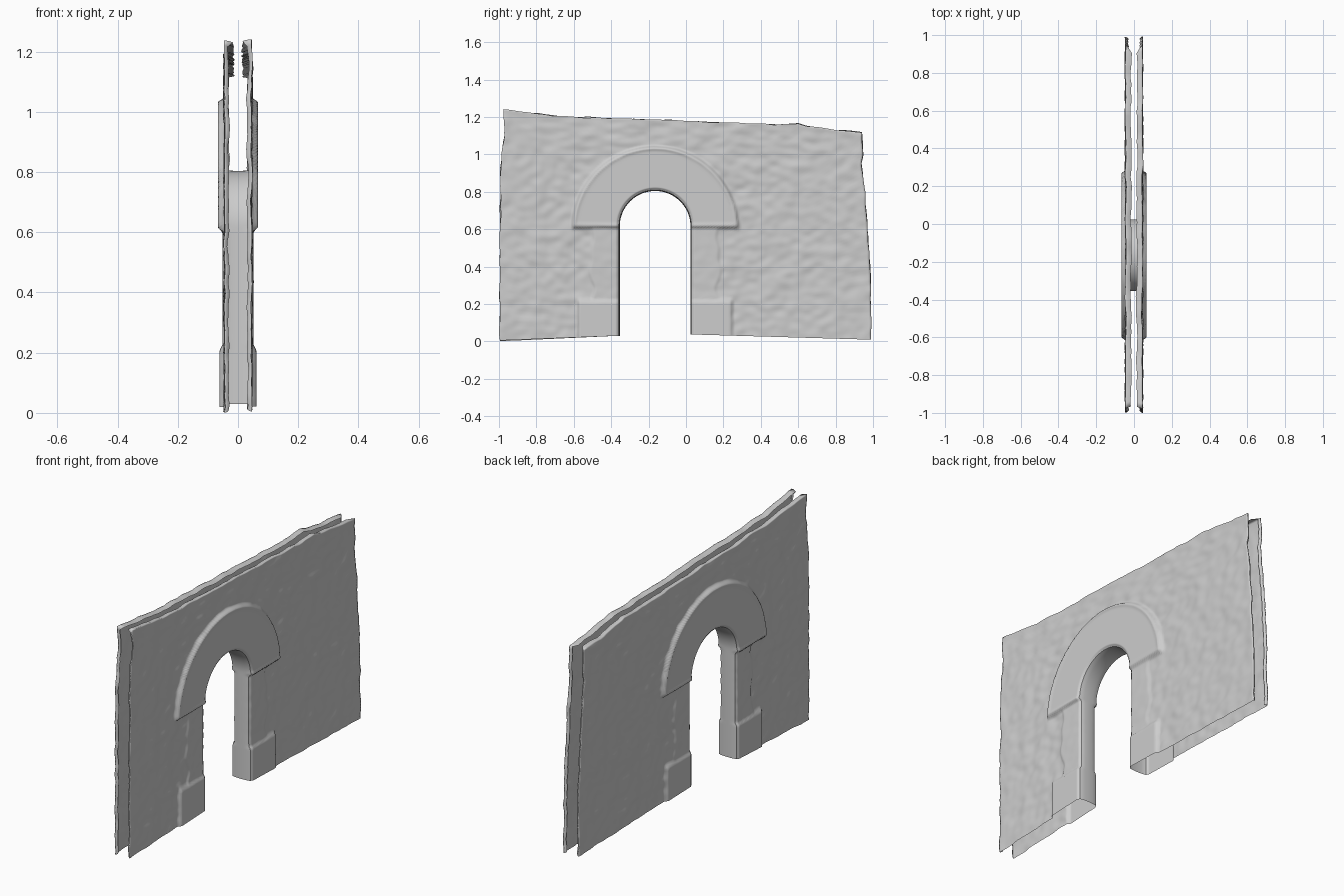
import bpy, bmesh, math
from mathutils import Vector, noise

cube = bpy.data.objects.get("Cube")
if cube:
    bpy.data.objects.remove(cube)

stone = bpy.data.materials.new("grey stone")
stone.use_nodes = True
stone.diffuse_color = (0.61, 0.61, 0.61, 1)
stone.node_tree.nodes["Principled BSDF"].inputs["Base Color"].default_value = stone.diffuse_color

YC, R, SPRING = -0.165, 0.195, 0.615     # opening centre, radius, springing height
N, ROWS = 72, 90                          # steps per contour section, rows across the wall

# Wall outline as (y, z) points
LEFT = [(-0.997, 0.004), (-0.995, 0.5), (-0.992, 0.9), (-0.975, 1.08), (-0.972, 1.238)]
TOP = [(-0.972, 1.238), (-0.7, 1.207), (-0.4, 1.192), (0, 1.18), (0.5, 1.16),
       (0.61, 1.17), (0.63, 1.157), (0.8, 1.13), (0.94, 1.122)]
RIGHT = [(0.94, 1.122), (0.95, 1.0), (0.938, 0.95), (0.965, 0.7), (0.985, 0.4), (0.992, 0.012)]


def smooth(t):
    t = max(0, min(1, t))
    return t * t * (3 - 2 * t)


def along(points, t):
    """Point at fraction t of a polyline's length."""
    pts = [Vector(p) for p in points]
    lengths = [(b - a).length for a, b in zip(pts, pts[1:])]
    d = t * sum(lengths)
    for a, b, l in zip(pts, pts[1:], lengths):
        if d <= l:
            return a.lerp(b, d / l)
        d -= l
    return pts[-1]


def opening(section, t):
    """Contour of the archway: left jamb, arch, right jamb."""
    if section == 0:
        return Vector((YC - R, 0.03 + t * (SPRING - 0.03)))
    if section == 2:
        return Vector((YC + R, SPRING + t * (0.037 - SPRING)))
    a = math.pi * (1 - t)
    return Vector((YC + R * math.cos(a), SPRING + R * math.sin(a)))


def contour():
    """Matching pairs of opening and outline points."""
    for s, line in enumerate((LEFT, TOP, RIGHT)):
        for i in range(N + (s == 2)):
            yield opening(s, i / N), along(line, i / N), s


def relief(y, z, side):
    """Distance of the stone surface from the middle plane."""
    seed = Vector((side * 7, 0, 0))
    p = Vector((0, y, z))
    rough = noise.noise(p * 8 + seed) * 0.005 + noise.noise(Vector((0, y * 17, z * 24)) + seed) * 0.005
    # arch surround with a raised rim
    edge = min(0.453 - math.hypot(y - YC, z - 0.598), z - 0.598)
    band = smooth(edge / 0.02)
    rim = math.exp(-((edge - 0.02) / 0.01) ** 2) * 0.005
    # jamb stones with a worn outer edge, standing on plinths
    off = abs(y - YC)
    wear = noise.noise(Vector((side * 3, off, z * 12))) * 0.025
    jamb = smooth((0.345 + wear - off) / 0.02) * smooth((0.62 - z) / 0.02)
    plinth = smooth((0.42 - off) / 0.018) * smooth((0.235 - z) / 0.03)
    x = 0.045 + max(band * 0.017, plinth * 0.016, jamb * 0.006) + rim
    x += rough * (1 - max(band, plinth, jamb * 0.7))
    # rounded arris at the opening
    gap = math.hypot(y - YC, max(z - SPRING, 0)) - R
    return x - 0.008 * (1 - smooth(gap / 0.014))


def build(name, rows, flip):
    """Skin a list of vertex rows as one smooth sheet."""
    bm = bmesh.new()
    grid = [[bm.verts.new(co) for co in row] for row in rows]
    for r0, r1 in zip(grid, grid[1:]):
        for a, b, c, d in zip(r0, r0[1:], r1[1:], r1):
            bm.faces.new((d, c, b, a) if flip else (a, b, c, d)).smooth = True
    mesh = bpy.data.meshes.new(name)
    bm.to_mesh(mesh)
    bm.free()
    mesh.materials.append(stone)
    obj = bpy.data.objects.new(name, mesh)
    bpy.context.collection.objects.link(obj)


# Two rough wall faces with their edges turned inwards
for side, name in ((1, "left_wall_face"), (-1, "right_wall_face")):
    rows = []
    for inner, outer, section in contour():
        ragged = noise.noise_vector(Vector((side, outer.x * 14, outer.y * 14))) * 0.007
        outer = outer + ragged.yz
        outer = Vector((max(outer.x, -1), max(outer.y, 0)))
        row = []
        for j in range(ROWS + 1):
            p = inner.lerp(outer, (j / ROWS) ** 1.25)
            row.append((side * relief(p.x, p.y, side), p.x, p.y))
        x = row[-1][0]
        depth = 0.03 if section == 1 else 0.014
        wobble = noise.noise(Vector((side * 5, outer.x * 12, outer.y * 12))) * 0.004
        toward = (Vector((YC, 0.6)) - outer).normalized()
        for f in (0.3, 0.65, 1):
            q = outer + toward * 0.01 * f * f
            row.append((x - side * (depth + wobble) * f, q.x, q.y))
        rows.append(row)
    build(name, rows, side > 0)

# Lining of the passage between the two faces
lining = []
for inner, _, section in contour():
    l, r = (relief(inner.x, inner.y, s) for s in (1, -1))
    normal = Vector((inner.x - YC, max(inner.y - SPRING, 0))).normalized()
    row = []
    for k in range(9):
        t = k / 8
        q = inner - normal * 0.006 * math.sin(math.pi * t) ** 0.5
        row.append((-r + t * (l + r), q.x, q.y))
    lining.append(row)
build("archway_lining", lining, True)
